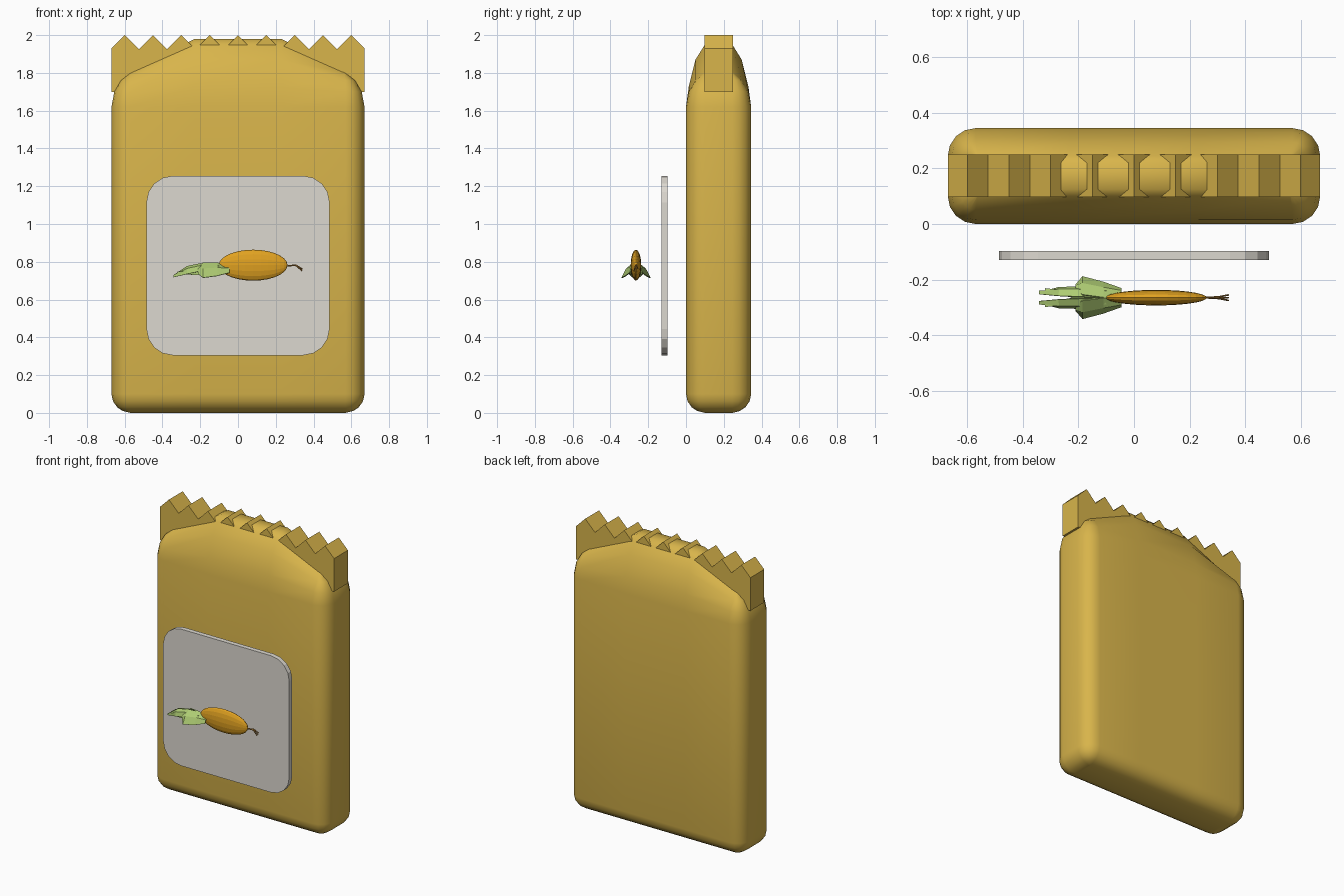
import bpy, bmesh, math
from mathutils import Vector

if "Cube" in bpy.data.objects:
    bpy.data.objects.remove(bpy.data.objects["Cube"])

def material(name, rgb):
    m = bpy.data.materials.new(name)
    m.diffuse_color = (*rgb, 1)
    m.use_nodes = True
    m.node_tree.nodes["Principled BSDF"].inputs["Base Color"].default_value = m.diffuse_color
    return m

GOLD = material("gold_foil", (0.69, 0.46, 0.07))
CREAM = material("label_cream", (0.72, 0.69, 0.63))
CORN = material("corn_yellow", (0.75, 0.36, 0.015))
LEAF = material("leaf_green", (0.42, 0.60, 0.17))
SILK = material("silk_brown", (0.30, 0.15, 0.03))

def make(name, verts, faces, mat, smooth=None):
    me = bpy.data.meshes.new(name)
    me.from_pydata(verts, [], faces)
    bm = bmesh.new()
    bm.from_mesh(me)
    bmesh.ops.recalc_face_normals(bm, faces=bm.faces)
    bm.to_mesh(me)
    bm.free()
    ob = bpy.data.objects.new(name, me)
    bpy.context.collection.objects.link(ob)
    me.materials.append(mat)
    if smooth:
        bpy.ops.object.select_all(action='DESELECT')
        ob.select_set(True)
        bpy.context.view_layer.objects.active = ob
        bpy.ops.object.shade_smooth_by_angle(angle=math.radians(smooth))
    return ob

def prism(name, outline, y0, y1, mat):
    n = len(outline)
    verts = [(x, y, z) for y in (y0, y1) for x, z in outline]
    faces = [list(range(n)), list(range(n, 2 * n))]
    faces += [(i, (i + 1) % n, n + (i + 1) % n, n + i) for i in range(n)]
    return make(name, verts, faces, mat)

# Bag: rounded rings lofted upward, raised in the middle at the top
CY, SEG = 0.1725, 4
def front_half(inset):
    hx, hy, r = 0.67 - inset, CY - inset, max(0.1 - inset, 0.008)
    arc = [(hx - r + r * math.cos(a), -(hy - r) - r * math.sin(a))
           for a in (math.pi / 2 * i / SEG for i in range(SEG + 1))]
    right = arc + [(0.23, -hy)]
    return [(-x, y) for x, y in right] + right[::-1]

# ring: height, inset, extra height at the middle
rings = [(0.0, 0.1, 0), (0.01, 0.06, 0), (0.03, 0.03, 0), (0.062, 0.008, 0),
         (0.1, 0, 0), (1.62, 0, 0), (1.70, 0.015, 0.03), (1.76, 0.05, 0.11),
         (1.80, 0.1, 0.15), (1.81, 0.125, 0.17)]
verts, faces = [], []
for z, inset, lift in rings:
    half = front_half(inset)
    loop = half + [(x, -y) for x, y in half[::-1]]
    for x, y in loop:
        t = min(1, max(0, (0.57 - abs(x)) / 0.34))
        verts.append((x, y + CY, z + lift * t))
n, h = len(loop), len(half)
for k in range(len(rings) - 1):
    for i in range(n):
        j = (i + 1) % n
        faces.append((k * n + i, k * n + j, (k + 1) * n + j, (k + 1) * n + i))
for base in (0, (len(rings) - 1) * n):
    for i in range(h - 1):
        faces.append((base + i, base + i + 1, base + n - 2 - i, base + n - 1 - i))
make("bag_body", verts, faces, GOLD, 40)

# Zigzag seal along the top
zigzag = [(-0.67, 1.70), (-0.67, 1.93)]
for i in range(9):
    x = -0.6 + 0.15 * i
    zigzag.append((x, 2.0))
    if i < 8:
        zigzag.append((x + 0.075, 1.925))
zigzag += [(0.67, 1.93), (0.67, 1.70)]
prism("zigzag_seal", zigzag, 0.098, 0.25, GOLD)

# Label plate with rounded corners
label = []
for c, (sx, sz) in enumerate([(1, 1), (-1, 1), (-1, -1), (1, -1)]):
    for i in range(5):
        a = math.pi / 2 * (c + i / 4)
        label.append((sx * 0.345 + 0.14 * math.cos(a), 0.78 + sz * 0.335 + 0.14 * math.sin(a)))
prism("label", label, -0.13, -0.097, CREAM)

# Corn cob: flattened faceted ellipsoid lying along x
YC = -0.265
bm = bmesh.new()
bmesh.ops.create_uvsphere(bm, u_segments=16, v_segments=14, radius=1)
for v in bm.verts:
    v.co = Vector((0.08 + 0.182 * v.co.z, YC + 0.028 * v.co.y, 0.782 + 0.082 * v.co.x))
bmesh.ops.recalc_face_normals(bm, faces=bm.faces)
me = bpy.data.meshes.new("corn_cob")
bm.to_mesh(me)
bm.free()
me.materials.append(CORN)
bpy.context.collection.objects.link(bpy.data.objects.new("corn_cob", me))

# Husk leaves: strips from ridge to outer edge, mirrored front and back
def leaf(name, rows, side):
    vs = []
    for x, (y0, z0), (y1, z1) in rows:
        mid = ((y0 + y1) / 2 + 0.008, (z0 + z1) / 2 + 0.008)
        vs += [(x, YC + side * y, z) for y, z in ((y0, z0), mid, (y1, z1))]
    fs = [(3 * r + c, 3 * r + c + 1, 3 * r + c + 4, 3 * r + c + 3)
          for r in range(len(rows) - 1) for c in range(2)]
    ob = make(name, vs, fs, LEAF)
    mod = ob.modifiers.new("thickness", 'SOLIDIFY')
    mod.thickness = 0.005
    mod.offset = 0

wide = [(-0.045, (0.0, 0.77), (0.032, 0.742)), (-0.11, (0.0, 0.795), (0.055, 0.725)),
        (-0.185, (0.01, 0.795), (0.075, 0.715)), (-0.21, (0.025, 0.765), (0.045, 0.735))]
long = [(-0.10, (0.0, 0.785), (0.028, 0.755)), (-0.20, (0.003, 0.79), (0.038, 0.75)),
        (-0.27, (0.006, 0.775), (0.036, 0.735)), (-0.34, (0.012, 0.723), (0.018, 0.718))]
inner = [(-0.12, (0.0, 0.775), (0.02, 0.745)), (-0.22, (0.0, 0.765), (0.026, 0.73)),
         (-0.32, (0.022, 0.74), (0.026, 0.735))]
for side, tag in ((-1, "front"), (1, "back")):
    leaf("wide_leaf_" + tag, wide, side)
    leaf("long_leaf_" + tag, long, side)
    leaf("inner_leaf_" + tag, inner, side)

# Corn silk threads
for i, s in enumerate((-1, 0, 1)):
    cu = bpy.data.curves.new("corn_silk", 'CURVE')
    cu.dimensions = '3D'
    cu.bevel_depth = 0.003
    cu.bevel_resolution = 1
    cu.use_fill_caps = True
    sp = cu.splines.new('POLY')
    pts = [(0.25, 0, 0.777), (0.305, 0.003 * s, 0.782 + 0.002 * s), (0.34, 0.01 * s, 0.757 + 0.006 * s)]
    sp.points.add(2)
    for p, (x, y, z) in zip(sp.points, pts):
        p.co = (x, YC + y, z, 1)
    cu.materials.append(SILK)
    bpy.context.collection.objects.link(bpy.data.objects.new("corn_silk_%d" % i, cu))
